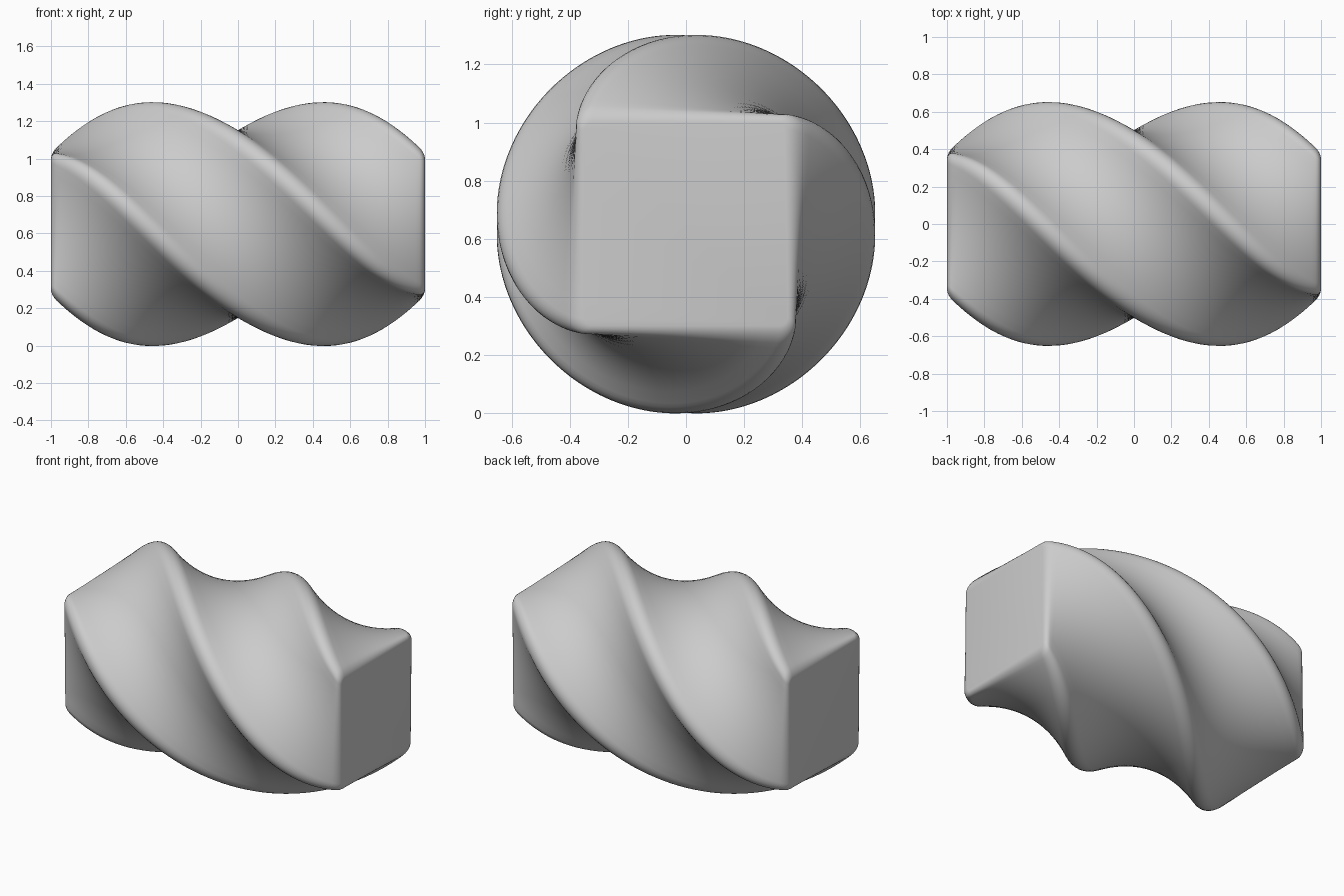
import bpy, bmesh
from math import sin, cos, pi

if "Cube" in bpy.data.objects:
    bpy.data.objects.remove(bpy.data.objects["Cube"])

CENTRE_Z = 0.65
SIDE_STEPS, CORNER_STEPS = 12, 8
EDGE = 0.03                      # rounding at the end faces


def section(half, r):
    """Rounded square outline in the y-z plane."""
    pts = []
    c = half - r
    for k in range(4):
        base = k * pi / 2
        ca, sa = cos(base), sin(base)
        quarter = [(half, -c + 2 * c * i / SIDE_STEPS) for i in range(SIDE_STEPS)]
        for i in range(CORNER_STEPS):
            t = pi / 2 * i / CORNER_STEPS
            quarter.append((c + r * cos(t), c + r * sin(t)))
        pts += [(u * ca - v * sa, u * sa + v * ca) for u, v in quarter]
    return pts


# Stations along the length: (x, inset), with rounded ends
body = 1 - EDGE
stations = [(body * (i / 48 - 1), 0) for i in range(97)]
arc = [(body + EDGE * sin(t), EDGE * (1 - cos(t))) for t in (pi / 8, pi / 4, 3 * pi / 8, pi / 2)]
stations = [(-x, d) for x, d in reversed(arc)] + stations + arc

# Twisted, swollen square bar: half a turn from end to end
bm = bmesh.new()
rings = []
for x, inset in stations:
    fall = abs(x) ** 4
    half = 0.502 - 0.122 * fall - inset
    r = max(0.122 - 0.065 * fall - inset, 0.02)
    a = x * pi / 2
    rings.append([bm.verts.new((x, y * cos(a) - z * sin(a),
                                CENTRE_Z + y * sin(a) + z * cos(a)))
                  for y, z in section(half, r)])
for p, q in zip(rings, rings[1:]):
    for i in range(len(p)):
        j = (i + 1) % len(p)
        bm.faces.new((p[i], p[j], q[j], q[i]))
bm.faces.new(rings[0])
bm.faces.new(rings[-1])
bmesh.ops.recalc_face_normals(bm, faces=bm.faces)

mesh = bpy.data.meshes.new("twisted_bar")
bm.to_mesh(mesh)
bm.free()
bar = bpy.data.objects.new("twisted_bar", mesh)
bpy.context.collection.objects.link(bar)
bpy.context.view_layer.objects.active = bar
bar.select_set(True)
bpy.ops.object.shade_smooth_by_angle()
